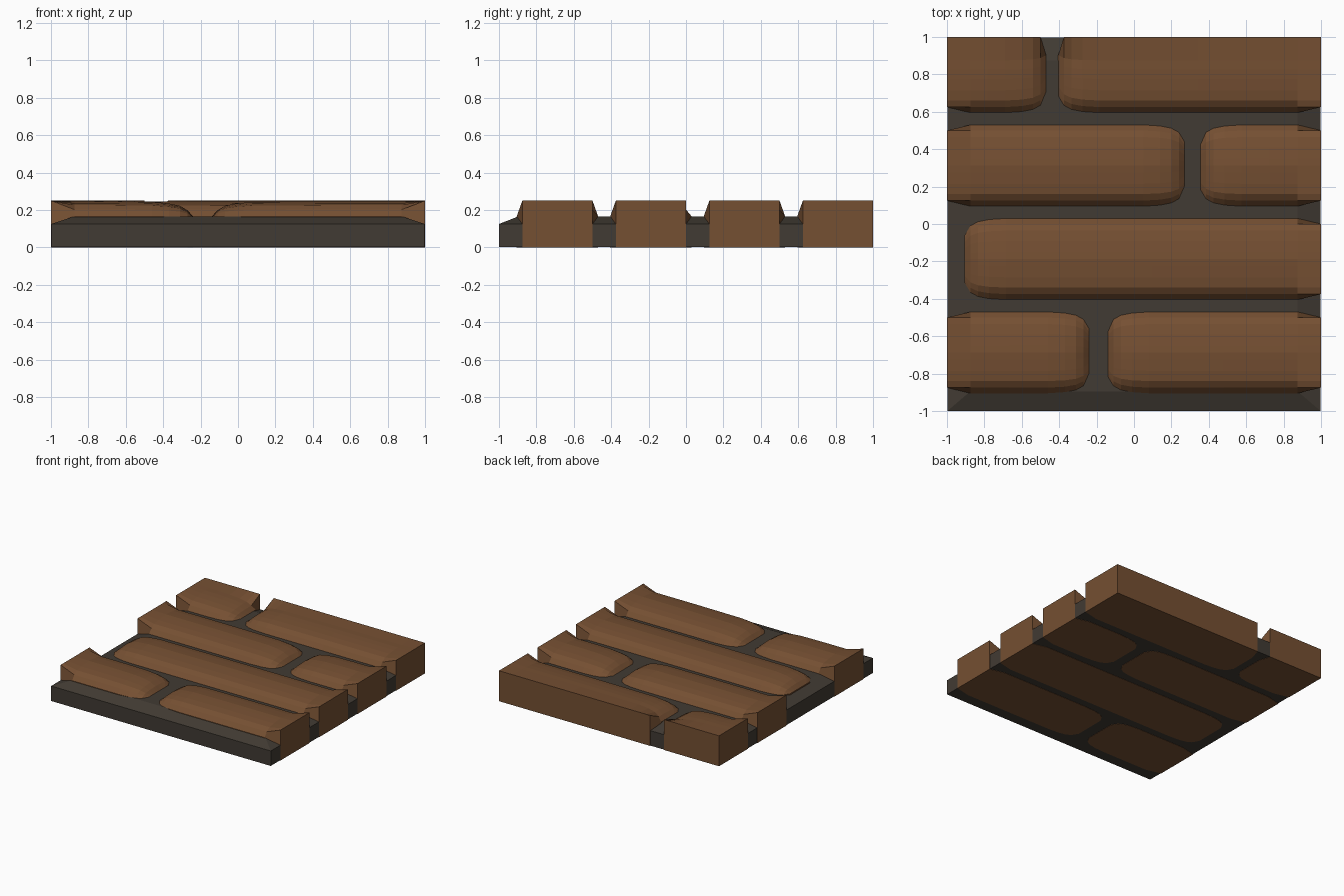
import bpy, bmesh

start = bpy.data.objects.get("Cube")
if start:
    bpy.data.objects.remove(start, do_unlink=True)

FLOOR, EDGE, TOP = 0.166, 0.125, 0.25   # mortar bed, bed at tile rim, brick top
INSET = 0.03                            # bricks narrow by this at the tile rim


def material(name, rgb):
    m = bpy.data.materials.new(name)
    m.use_nodes = True
    m.diffuse_color = (*rgb, 1)
    m.node_tree.nodes["Principled BSDF"].inputs["Base Color"].default_value = (*rgb, 1)
    return m


def add_object(name, bm, mat):
    bmesh.ops.recalc_face_normals(bm, faces=bm.faces)
    mesh = bpy.data.meshes.new(name)
    bm.to_mesh(mesh)
    bm.free()
    mesh.materials.append(mat)
    bpy.context.collection.objects.link(bpy.data.objects.new(name, mesh))


clay = material("brown clay", (0.178, 0.079, 0.032))
grey = material("dark mortar", (0.053, 0.043, 0.033))

# Rounding across a brick and at its free ends: (distance in, share of full height)
SIDE = [(0, 0), (0.03, 0.45), (0.065, 0.75), (0.12, 0.88), (0.18, 0.96)]
END = [(0, 0), (0.03, 0.4), (0.07, 0.7), (0.13, 0.86), (0.22, 0.96)]
RIM = [(0, 1), (0.125, 1)]
CORNER = [0.09, 0.04, 0.018, 0.006]     # narrowing of the free ends


def stations(a, b, free_profile):
    """Positions from a to b as (position, height share)."""
    low = RIM if abs(a) == 1 else free_profile
    high = RIM if abs(b) == 1 else free_profile
    left = [(a + d, h) for d, h in low]
    right = [(b - d, h) for d, h in reversed(high)]
    middle = (left[-1][0] + right[0][0]) / 2
    return left + [(middle, 1)] + right


def pinch(line, k, a, b):
    """Position of station k where the brick meets the tile rim."""
    p, n = line[k][0], len(line)
    if k < 2 and abs(a) != 1:
        return a + INSET
    if k > n - 3 and abs(b) != 1:
        return b - INSET
    return min(max(p, a + INSET), b - INSET) if abs(p) != 1 else p


def brick(name, x0, x1, y0, y1):
    xs, ys = stations(x0, x1, END), stations(y0, y1, SIDE)
    nx, ny = len(xs), len(ys)
    bm = bmesh.new()
    grid = []
    for i, (px, hx) in enumerate(xs):
        shrink = 0
        if abs(x0) != 1 and i < len(CORNER):
            shrink = CORNER[i]
        if abs(x1) != 1 and nx - 1 - i < len(CORNER):
            shrink = CORNER[nx - 1 - i]
        column = []
        for j, (py, hy) in enumerate(ys):
            x, y = px, py
            z = FLOOR + (TOP - 0.004 - FLOOR) * hx * hy
            t = (py - y0) / (y1 - y0)
            y += shrink * (1 - t)
            if y1 != 1:
                y -= shrink * t
            if abs(px) == 1 or py == 1:
                if abs(px) == 1:
                    y = pinch(ys, j, y0, y1)
                if py == 1:
                    x, y = pinch(xs, i, x0, x1), 1
                z = EDGE if hx * hy == 0 else TOP
            column.append(bm.verts.new((x, y, z)))
        grid.append(column)
    for i in range(nx - 1):
        for j in range(ny - 1):
            bm.faces.new((grid[i][j], grid[i + 1][j], grid[i + 1][j + 1], grid[i][j + 1]))
    # straight walls down to a flat underside
    rim = [e for e in bm.edges if e.is_boundary]
    made = bmesh.ops.extrude_edge_only(bm, edges=rim)["geom"]
    low = [v for v in made if isinstance(v, bmesh.types.BMVert)]
    for v in low:
        v.co.z = 0
    bmesh.ops.remove_doubles(bm, verts=low, dist=0.0005)
    bottom = [e for e in bm.edges if e.is_boundary and all(v.co.z == 0 for v in e.verts)]
    bmesh.ops.contextual_create(bm, geom=bottom)
    add_object(name, bm, clay)


def mortar_bed():
    """Slab with a sloped rim, set a hair inside the brick faces."""
    bm = bmesh.new()
    rings = []
    for side, front, z in ((0.998, -1, 0.002), (0.998, -1, EDGE), (0.875, -0.895, FLOOR)):
        back = side
        rings.append([bm.verts.new((x, y, z)) for x, y in
                      ((-side, front), (side, front), (side, back), (-side, back))])
    for a, b in zip(rings, rings[1:]):
        for k in range(4):
            n = (k + 1) % 4
            bm.faces.new((a[k], a[n], b[n], b[k]))
    bm.faces.new(rings[0])
    bm.faces.new(rings[-1])
    add_object("mortar_bed", bm, grey)


mortar_bed()

# Courses from front to back: y range, then the x range of each brick
COURSES = [
    ("front_course", -0.905, -0.47, [(-1, -0.24), (-0.14, 1)]),
    ("second_course", -0.405, 0.03, [(-0.905, 1)]),
    ("third_course", 0.095, 0.53, [(-1, 0.27), (0.355, 1)]),
    ("back_course", 0.595, 1, [(-1, -0.47), (-0.405, 1)]),
]
for course, y0, y1, spans in COURSES:
    for n, (x0, x1) in enumerate(spans, 1):
        brick(f"{course}_brick_{n}", x0, x1, y0, y1)
